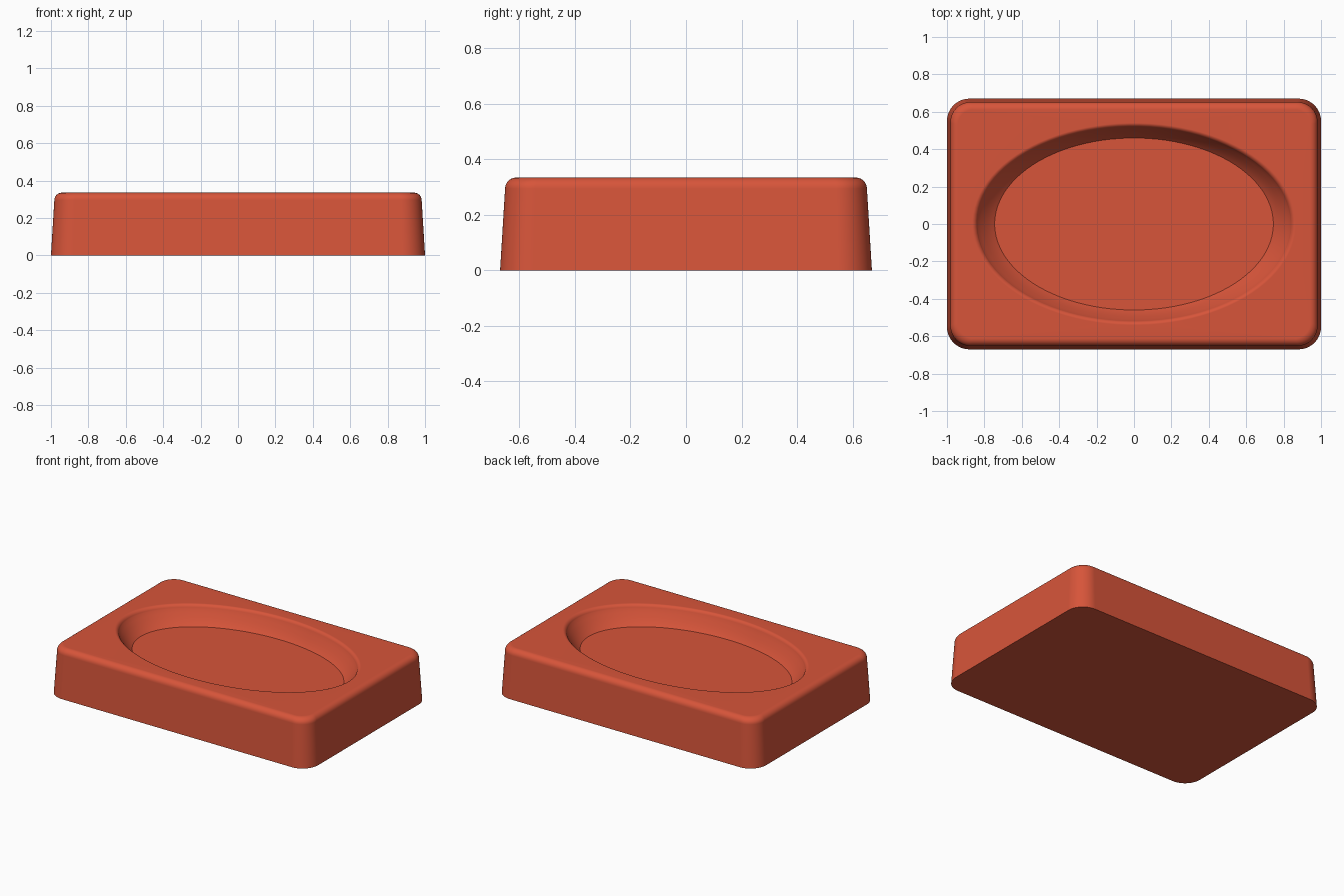
import bpy, bmesh
from math import pi, sin, cos, radians

default = bpy.data.objects.get("Cube")
if default:
    bpy.data.objects.remove(default, do_unlink=True)

STEPS = 24              # points per quarter turn
HX, HY, H = 1.0, 0.67, 0.335
CORNER, FILLET, TAPER = 0.12, 0.04, 0.018
FLOOR = 0.215


def rounded_ring(bm, inset, z):
    """Rounded rectangle, shrunk by inset on every side."""
    r = CORNER - inset * 0.6
    cx, cy = HX - inset - r, HY - inset - r
    verts = []
    for q, (sx, sy) in enumerate([(1, 1), (-1, 1), (-1, -1), (1, -1)]):
        for i in range(STEPS):
            a = (q + i / (STEPS - 1)) * pi / 2
            verts.append(bm.verts.new((sx * cx + r * cos(a), sy * cy + r * sin(a), z)))
    return verts


def oval_ring(bm, a, b, z):
    n = STEPS * 4
    angles = [2 * pi * (i + 0.5) / n for i in range(n)]
    return [bm.verts.new((a * cos(t), b * sin(t), z)) for t in angles]


bm = bmesh.new()

# tapered outer wall and softened top edge
rings = [rounded_ring(bm, 0, 0)]
for i in range(7):
    t = i / 6 * pi / 2
    rings.append(rounded_ring(bm, TAPER + FILLET * (1 - cos(t)),
                              H - FILLET + FILLET * sin(t)))

# rolled lip of the oval recess
for i in range(6):
    t = radians(75) * i / 5
    rings.append(oval_ring(bm, 0.865 - 0.03 * sin(t), 0.54 - 0.025 * sin(t),
                           H - 0.035 * (1 - cos(t))))

# gently dished recess wall down to the flat floor
lip = H - 0.035 * (1 - cos(radians(75)))
for i in range(1, 7):
    u = i / 6
    drop = u * (1.3 - 0.3 * u)
    rings.append(oval_ring(bm, 0.835 - 0.09 * u, 0.515 - 0.055 * u,
                           lip - (lip - FLOOR) * drop))

for low, high in zip(rings, rings[1:]):
    n = len(low)
    for i in range(n):
        j = (i + 1) % n
        bm.faces.new((low[i], low[j], high[j], high[i]))
bm.faces.new(rings[0][::-1])   # underside
bm.faces.new(rings[-1])        # recess floor
bm.normal_update()

mesh = bpy.data.meshes.new("oval_tray")
bm.to_mesh(mesh)
bm.free()
tray = bpy.data.objects.new("oval_tray", mesh)
bpy.context.collection.objects.link(tray)

# single brick red colour
colour = (0.68, 0.09, 0.042, 1)
mat = bpy.data.materials.new("brick_red")
mat.use_nodes = True
mat.diffuse_color = colour
mat.node_tree.nodes["Principled BSDF"].inputs["Base Color"].default_value = colour
mesh.materials.append(mat)

# smooth shading with crisp floor and base edges
bpy.ops.object.select_all(action="DESELECT")
tray.select_set(True)
bpy.context.view_layer.objects.active = tray
bpy.ops.object.shade_smooth_by_angle(angle=radians(28))
weighted = tray.modifiers.new("even_shading", "WEIGHTED_NORMAL")
weighted.keep_sharp = True
